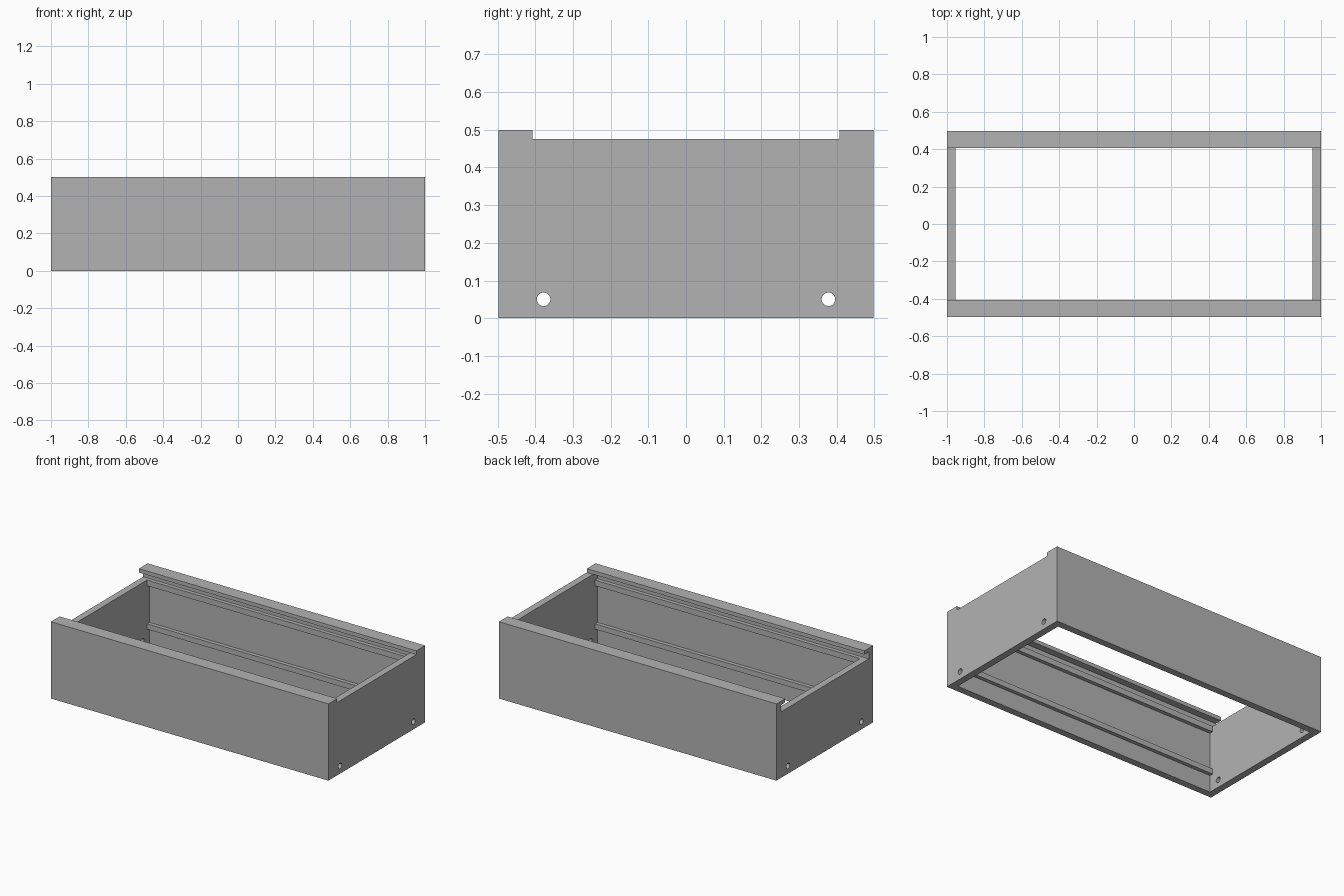
import bpy, bmesh
from mathutils import Matrix

if "Cube" in bpy.data.objects:
    bpy.data.objects.remove(bpy.data.objects["Cube"])

HALF_X, HALF_Y, HEIGHT = 1.0, 0.4975, 0.5
WALL = 0.045           # wall thickness
LIP = 0.09             # depth of the overhanging lip
LIP_Z = 0.475          # underside of the lip
SLOT_Z = 0.43          # floor of the lid slot
INNER_X, INNER_Y = HALF_X - WALL, HALF_Y - WALL

grey = bpy.data.materials.new("plain grey")
grey.use_nodes = True
colour = (0.45, 0.45, 0.45, 1)
grey.diffuse_color = colour
grey.node_tree.nodes["Principled BSDF"].inputs["Base Color"].default_value = colour


def finish(name, bm):
    bmesh.ops.recalc_face_normals(bm, faces=bm.faces)
    mesh = bpy.data.meshes.new(name)
    bm.to_mesh(mesh)
    bm.free()
    mesh.materials.append(grey)
    obj = bpy.data.objects.new(name, mesh)
    bpy.context.collection.objects.link(obj)
    return obj


def extrude_x(name, profile, x0, x1):
    """Sweep a closed (y, z) profile from x0 to x1."""
    bm = bmesh.new()
    face = bm.faces.new([bm.verts.new((x0, y, z)) for y, z in profile])
    swept = bmesh.ops.extrude_face_region(bm, geom=[face])["geom"]
    verts = [v for v in swept if isinstance(v, bmesh.types.BMVert)]
    bmesh.ops.translate(bm, verts=verts, vec=(x1 - x0, 0, 0))
    return finish(name, bm)


def box_profile(y0, y1, z0, z1):
    return [(y0, z0), (y1, z0), (y1, z1), (y0, z1)]


# Long walls with an overhanging lip, and two rails inside each
for side, s in (("front", -1), ("back", 1)):
    wall = [(HALF_Y, 0), (HALF_Y, HEIGHT), (HALF_Y - LIP, HEIGHT),
            (HALF_Y - LIP, LIP_Z), (INNER_Y, LIP_Z), (INNER_Y, 0)]
    extrude_x(side + "_wall", [(s * y, z) for y, z in wall], -HALF_X, HALF_X)
    for level, z0, z1 in (("lower", 0.11, 0.145), ("upper", 0.393, SLOT_Z)):
        rail = box_profile(INNER_Y - 0.025, INNER_Y, z0, z1)
        extrude_x(f"{side}_{level}_rail", [(s * y, z) for y, z in rail],
                  -INNER_X, INNER_X)

# Round holes through both end panels
bm = bmesh.new()
for y in (-0.378, 0.378):
    place = Matrix.Translation((0, y, 0.05)) @ Matrix.Rotation(1.5707963, 4, "Y")
    bmesh.ops.create_cone(bm, cap_ends=True, segments=32, radius1=0.018,
                          radius2=0.018, depth=3, matrix=place)
cutter = finish("hole_cutter", bm)
cutter.hide_render = True

# End panels: the right-hand one is lower, leaving the lid slot open
for name, s, top in (("left_end_panel", 1, LIP_Z), ("right_end_panel", -1, SLOT_Z)):
    panel = extrude_x(name, box_profile(-INNER_Y, INNER_Y, 0, top),
                      s * INNER_X, s * HALF_X)
    cut = panel.modifiers.new("holes", "BOOLEAN")
    cut.operation, cut.solver, cut.object = "DIFFERENCE", "EXACT", cutter
    bpy.context.view_layer.objects.active = panel
    bpy.ops.object.modifier_apply(modifier=cut.name)

bpy.data.objects.remove(cutter)
